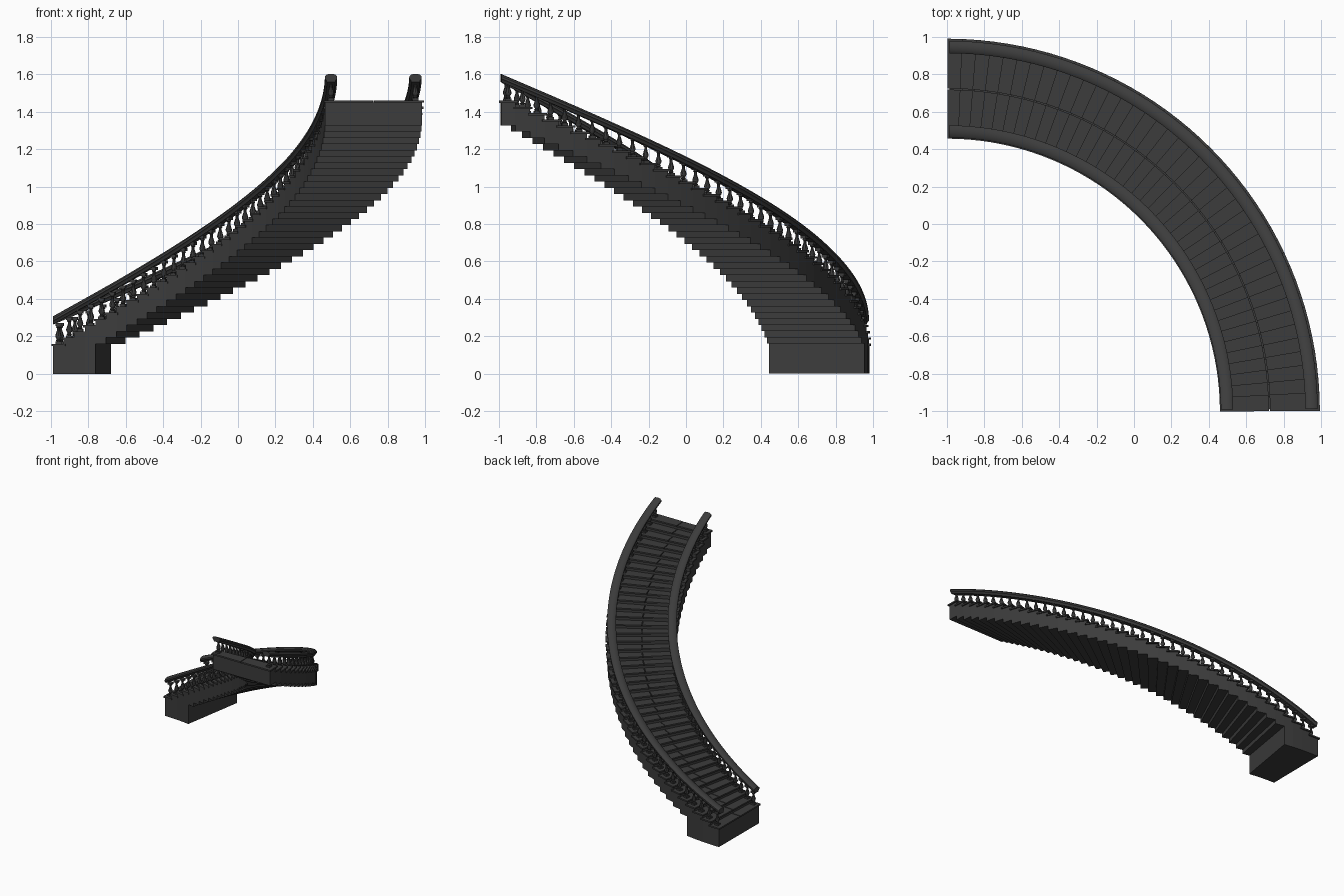
import bpy, bmesh, math
from mathutils import Matrix, Vector

if "Cube" in bpy.data.objects:
    bpy.data.objects.remove(bpy.data.objects["Cube"])

STEPS = 40
CENTRE = Vector((-1.0, -1.003, 0))
START, END = math.radians(0.45), math.radians(89.55)
PITCH = (END - START) / STEPS
FIRST_TOP, LAST_TOP = 0.16, 1.46
RISE = (LAST_TOP - FIRST_TOP) / (STEPS - 1)
R_IN, R_OUT, R_MID = 1.465, 1.983, 1.724
RAIL_IN, RAIL_OUT = 1.497, 1.948
TREAD = 0.012

stone = bpy.data.materials.new("dark grey stone")
stone.use_nodes = True
grey = (0.045, 0.045, 0.045, 1)
stone.diffuse_color = grey
bsdf = next(n for n in stone.node_tree.nodes if n.type == "BSDF_PRINCIPLED")
bsdf.inputs["Base Color"].default_value = grey
bsdf.inputs["Roughness"].default_value = 0.8


def polar(r, angle, z):
    return CENTRE + Vector((r * math.sin(angle), r * math.cos(angle), z))


def wedge(bm, r0, r1, a0, a1, z0, z1):
    """Block cut from a ring between two radii, angles and heights."""
    low, high = [[bm.verts.new(polar(r, a, z)) for r, a in
                  ((r0, a0), (r1, a0), (r1, a1), (r0, a1))] for z in (z0, z1)]
    bm.faces.new(low)
    bm.faces.new(high)
    for i in range(4):
        j = (i + 1) % 4
        bm.faces.new((low[i], low[j], high[j], high[i]))


def loft(bm, rings):
    """Skin a list of closed rings of points and cap both ends."""
    loops = [[bm.verts.new(p) for p in ring] for ring in rings]
    n = len(loops[0])
    for a, b in zip(loops, loops[1:]):
        for i in range(n):
            bm.faces.new((a[i], a[(i + 1) % n], b[(i + 1) % n], b[i]))
    bm.faces.new(loops[0])
    bm.faces.new(loops[-1])


def finish(bm, name, smooth=False):
    bmesh.ops.recalc_face_normals(bm, faces=bm.faces)
    mesh = bpy.data.meshes.new(name)
    bm.to_mesh(mesh)
    bm.free()
    mesh.materials.append(stone)
    obj = bpy.data.objects.new(name, mesh)
    bpy.context.collection.objects.link(obj)
    if smooth:
        bpy.ops.object.select_all(action="DESELECT")
        obj.select_set(True)
        bpy.context.view_layer.objects.active = obj
        bpy.ops.object.shade_smooth_by_angle(angle=math.radians(40))
    return obj


# Step bodies: the first four stand on the floor, the rest hang as a stepped soffit
body = bmesh.new()
treads = bmesh.new()
for i in range(STEPS):
    a0 = START + i * PITCH
    a1 = a0 + PITCH
    top = FIRST_TOP + i * RISE
    bottom = 0 if i < 4 else top - 4 * RISE
    wedge(body, R_IN, R_OUT, a0, a1, bottom, top - TREAD)
    # Tread slabs in two halves with a narrow joint and a small nosing
    lip = math.radians(0.35)
    for r0, r1 in ((R_IN - 0.006, R_MID - 0.003), (R_MID + 0.003, R_OUT + 0.01)):
        wedge(treads, r0, r1, a0 - lip, a1 + lip, top - TREAD, top)
finish(body, "step_bodies")
finish(treads, "treads")

# Turned baluster outline: (radius, height)
OUTLINE = [(0.010, 0.012), (0.014, 0.018), (0.009, 0.024), (0.016, 0.036),
           (0.017, 0.044), (0.013, 0.056), (0.008, 0.072), (0.008, 0.084),
           (0.013, 0.089), (0.010, 0.096)]


def balusters(name, radius):
    bm = bmesh.new()
    for i in range(STEPS):
        angle = START + (i + 0.5) * PITCH
        base = polar(radius, angle, FIRST_TOP + i * RISE)
        place = Matrix.Translation(base) @ Matrix.Rotation(-angle, 4, "Z")
        loft(bm, [[place @ Vector((r * math.cos(t * math.pi / 4),
                                   r * math.sin(t * math.pi / 4), z))
                   for t in range(8)] for r, z in OUTLINE])
        # Square foot and head blocks
        for z, height in ((0.006, 0.012), (0.103, 0.016)):
            bmesh.ops.create_cube(bm, size=1, matrix=place @ Matrix.Translation((0, 0, z))
                                  @ Matrix.Diagonal((0.032, 0.032, height, 1)))
    finish(bm, name, True)


# Handrail section: (offset across, height above the underside)
SECTION = [(-0.022, 0), (0.022, 0), (0.026, 0.012), (0.033, 0.018), (0.033, 0.030),
           (0.022, 0.040), (0, 0.043), (-0.022, 0.040), (-0.033, 0.030),
           (-0.033, 0.018), (-0.026, 0.012)]


def handrail(name, radius):
    bm = bmesh.new()
    rings = []
    for k in range(2 * STEPS + 1):
        t = k / (2 * STEPS)
        angle = START + t * (END - START)
        z = 0.264 + t * 1.295
        rings.append([polar(radius + dx, angle, z + dz) for dx, dz in SECTION])
    loft(bm, rings)
    finish(bm, name, True)


for side, radius in (("inner", RAIL_IN), ("outer", RAIL_OUT)):
    balusters(side + "_balusters", radius)
    handrail(side + "_handrail", radius)
